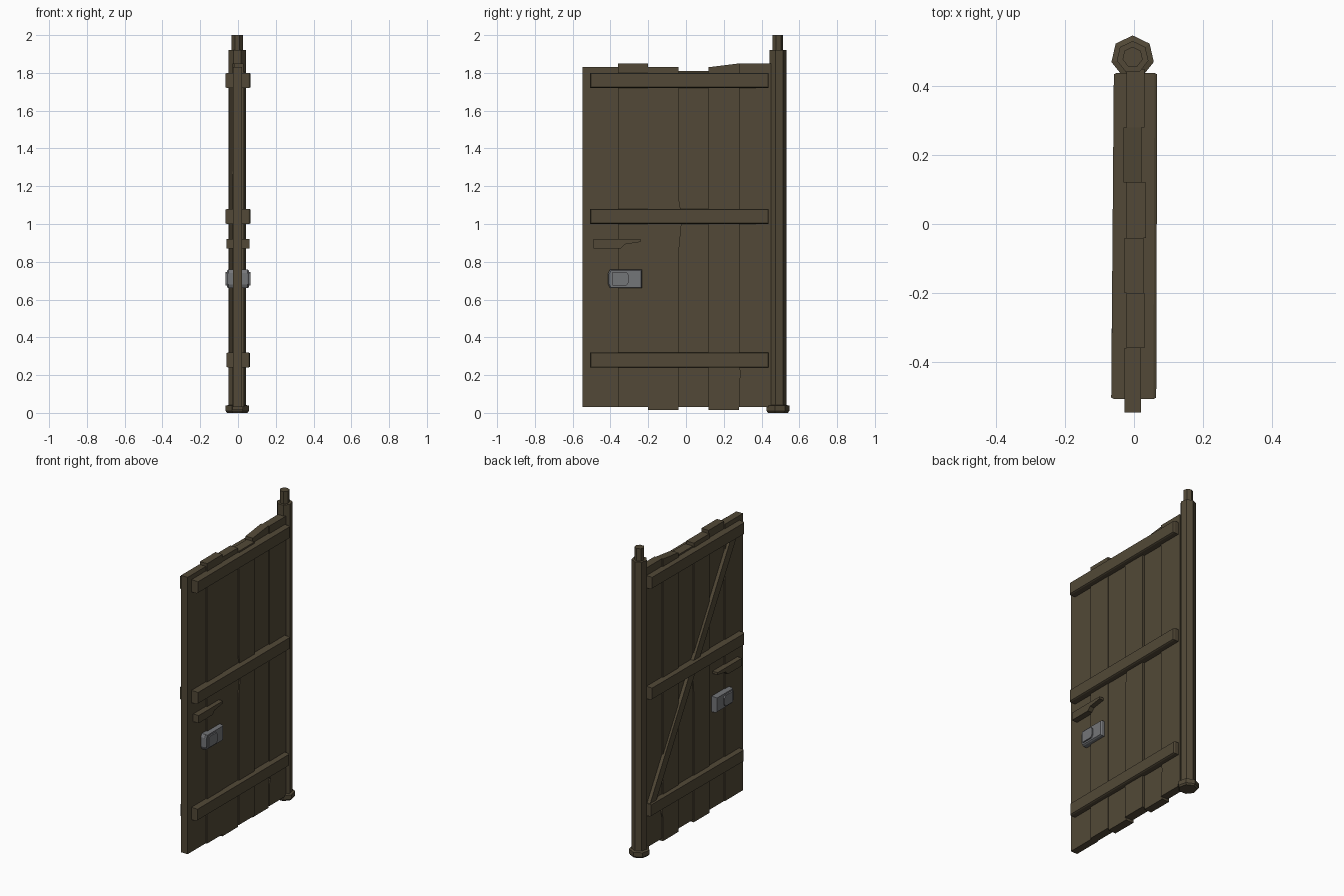
import bpy, bmesh, math
from mathutils import Vector

if "Cube" in bpy.data.objects:
    bpy.data.objects.remove(bpy.data.objects["Cube"])


def material(name, rgb):
    m = bpy.data.materials.new(name)
    m.diffuse_color = (*rgb, 1)
    m.use_nodes = True
    m.node_tree.nodes["Principled BSDF"].inputs["Base Color"].default_value = m.diffuse_color
    return m


WOOD = material("dark wood", (0.084, 0.066, 0.038))
IRON = material("grey iron", (0.175, 0.18, 0.19))


def finish(name, bm, mat):
    bmesh.ops.recalc_face_normals(bm, faces=bm.faces)
    me = bpy.data.meshes.new(name)
    bm.to_mesh(me)
    bm.free()
    me.materials.append(mat)
    ob = bpy.data.objects.new(name, me)
    bpy.context.collection.objects.link(ob)
    return ob


def slab(name, profile, x_in, x_out, mat, inset=0.0, skew=0.0):
    """Extrude a (y, z) profile along x; the outer face may be inset (chamfer) or skewed along y."""
    bm = bmesh.new()
    cy = sum(p[0] for p in profile) / len(profile)
    cz = sum(p[1] for p in profile) / len(profile)
    a = [bm.verts.new((x_in, y, z)) for y, z in profile]
    if inset:
        s = 0.008 if x_out > x_in else -0.008
        mid = [bm.verts.new((x_out - s + skew * y, y, z)) for y, z in profile]
        top = [bm.verts.new((x_out + skew * y,
                             y - math.copysign(inset, y - cy),
                             z - math.copysign(inset, z - cz))) for y, z in profile]
        rings = [a, mid, top]
    else:
        rings = [a, [bm.verts.new((x_out + skew * y, y, z)) for y, z in profile]]
    n = len(profile)
    for r, q in zip(rings, rings[1:]):
        for i in range(n):
            bm.faces.new((r[i], r[(i + 1) % n], q[(i + 1) % n], q[i]))
    bm.faces.new(rings[0])
    bm.faces.new(rings[-1])
    return finish(name, bm, mat)


# Hinge post: seven-sided stepped turning (foot, shaft, top pin)
bm = bmesh.new()
steps = [(0.055, 0), (0.063, 0.01), (0.063, 0.038), (0.047, 0.042),
         (0.047, 1.92), (0.03, 1.92), (0.03, 2.0)]
rings = []
for r, z in steps:
    rings.append([bm.verts.new((-0.004 + r * math.cos(math.pi / 2 + k * math.tau / 7),
                                0.484 + r * math.sin(math.pi / 2 + k * math.tau / 7), z))
                  for k in range(7)])
for a, b in zip(rings, rings[1:]):
    for k in range(7):
        bm.faces.new((a[k], a[(k + 1) % 7], b[(k + 1) % 7], b[k]))
bm.faces.new(rings[0])
bm.faces.new(rings[-1])
finish("hinge_post", bm, WOOD)

# Vertical planks: y start, y end, bottom, top at each edge, x back, x front
cuts = [-0.547, -0.36, -0.2, -0.04, 0.12, 0.28, 0.45]
planks = [(0.03, 1.83, 1.83, -0.027, 0.021), (0.03, 1.85, 1.85, -0.022, 0.03),
          (0.015, 1.83, 1.83, -0.028, 0.027), (0.03, 1.81, 1.81, -0.022, 0.035),
          (0.015, 1.83, 1.85, -0.03, 0.022), (0.03, 1.85, 1.85, -0.022, 0.03)]
# splits: seam index -> (low, apex, high, depth)
splits = {3: (0.86, 1.03, 1.13, 0.016), 5: (0.17, 0.2, 0.25, 0.01)}


def seam(i):
    y = cuts[i]
    if i not in splits:
        return []
    lo, mid, hi, d = splits[i]
    return [(y, lo), (y + d, mid), (y, hi)]


for i, (zb, zl, zr, x0, x1) in enumerate(planks):
    prof = [(cuts[i], zb), (cuts[i + 1], zb)] + seam(i + 1) \
        + [(cuts[i + 1], zr), (cuts[i], zl)] + seam(i)[::-1]
    slab(f"plank_{i + 1}", prof, x0, x1, WOOD)

# Cross rails on both sides
for label, z, xf, xb in (("bottom", 0.24, 0.062, -0.057), ("middle", 1.0, 0.066, -0.062),
                         ("top", 1.72, 0.066, -0.062)):
    prof = [(-0.508, z), (0.438, z), (0.438, z + 0.08), (-0.508, z + 0.08)]
    slab(label + "_rail_front", prof, 0.0, xf, WOOD, inset=0.004, skew=0.003)
    slab(label + "_rail_back", prof, 0.0, xb, WOOD, inset=0.004, skew=0.008)

# Diagonal brace on the back side
p, q, w = Vector((0.41, 0.30)), Vector((-0.44, 1.74)), 0.028
n = Vector((-(q - p).y, (q - p).x)).normalized() * w
slab("diagonal_brace", [tuple(p + n), tuple(p - n), tuple(q - n), tuple(q + n)],
     0.0, -0.044, WOOD)

# Handles and lock plates on both sides
handle = [(-0.49, 0.87), (-0.345, 0.87), (-0.325, 0.892), (-0.24, 0.905),
          (-0.24, 0.92), (-0.49, 0.92)]
plate = [(-0.402, 0.66), (-0.232, 0.66), (-0.232, 0.76), (-0.402, 0.76),
         (-0.412, 0.74), (-0.412, 0.68)]
boss = [(-0.39, 0.675), (-0.315, 0.675), (-0.303, 0.69), (-0.303, 0.73),
        (-0.315, 0.745), (-0.39, 0.745)]
for label, s in (("front", 1), ("back", -1)):
    slab("handle_" + label, handle, 0.0, 0.06 * s, WOOD)
    slab("lock_plate_" + label, plate, 0.0, 0.057 * s, IRON, inset=0.005)
    slab("lock_boss_" + label, boss, 0.0, 0.066 * s, IRON)
